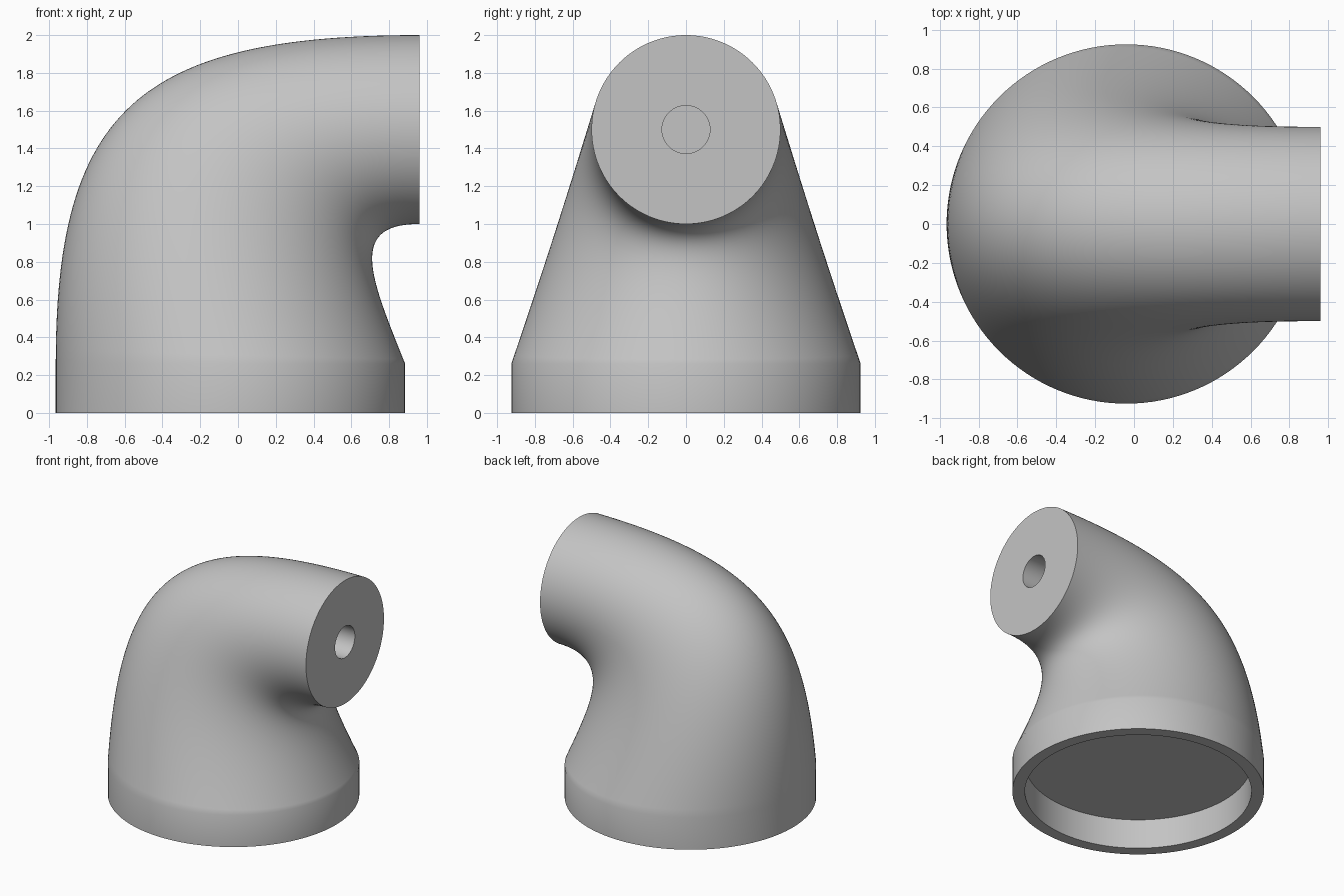
import bpy, bmesh, math
from mathutils import Vector

cube = bpy.data.objects.get("Cube")
if cube:
    bpy.data.objects.remove(cube, do_unlink=True)

SIDES, STEPS = 128, 56
BASE_X, BASE_R, COLLAR_Z = -0.04, 0.925, 0.26
RECESS_R, RECESS_Z = 0.833, 0.24
END_X, END_Z, END_R = 0.96, 1.5, 0.5
BORE_R, BORE_DEPTH = 0.127, 0.5


def bezier(points, t):
    pts = [Vector((x, 0, z)) for x, z in points]
    while len(pts) > 1:
        pts = [a.lerp(b, t) for a, b in zip(pts, pts[1:])]
    return pts[0]


def flat_ring(z, r):
    return Vector((BASE_X - r, 0, z)), Vector((BASE_X + r, 0, z)), r


def end_ring(x, r):
    return Vector((x, 0, END_Z + r)), Vector((x, 0, END_Z - r)), r


# Each section is (outer point, inner point, half width)
sections = [flat_ring(RECESS_Z, RECESS_R), flat_ring(0, RECESS_R),
            flat_ring(0, BASE_R)]

# Elbow: outer and inner bend curves, tapering sideways with height
outer_bend = [(BASE_X - BASE_R, COLLAR_Z), (-0.965, 1.6), (-0.527, 2.0), (END_X, 2.0)]
inner_bend = [(BASE_X + BASE_R, COLLAR_Z), (0.70, 0.72), (0.58, 1.0), (END_X, 1.0)]
for i in range(STEPS + 1):
    o, n = bezier(outer_bend, i / STEPS), bezier(inner_bend, i / STEPS)
    rise = ((o.z + n.z) / 2 - COLLAR_Z) / (END_Z - COLLAR_Z)
    sections.append((o, n, BASE_R + (END_R - BASE_R) * rise))

# Flat neck face and blind bore
sections += [end_ring(END_X, BORE_R), end_ring(END_X - BORE_DEPTH, BORE_R)]

# Skin all sections into one closed body
bm = bmesh.new()
rings = []
for o, n, width in sections:
    mid, half = (o + n) / 2, (o - n) / 2
    angles = [math.tau * k / SIDES for k in range(SIDES)]
    rings.append([bm.verts.new(mid + half * math.cos(a)
                               + Vector((0, width * math.sin(a), 0))) for a in angles])
for low, high in zip(rings, rings[1:]):
    for k in range(SIDES):
        j = (k + 1) % SIDES
        bm.faces.new((low[k], low[j], high[j], high[k]))
bm.faces.new(rings[0])
bm.faces.new(rings[-1])
bmesh.ops.recalc_face_normals(bm, faces=bm.faces[:])

mesh = bpy.data.meshes.new("elbow_adapter")
bm.to_mesh(mesh)
bm.free()
elbow = bpy.data.objects.new("elbow_adapter", mesh)
bpy.context.collection.objects.link(elbow)

# Plain grey material
grey = bpy.data.materials.new("light_grey")
grey.use_nodes = True
colour = (0.55, 0.55, 0.55, 1)
grey.diffuse_color = colour
grey.node_tree.nodes["Principled BSDF"].inputs["Base Color"].default_value = colour
mesh.materials.append(grey)

bpy.ops.object.select_all(action='DESELECT')
elbow.select_set(True)
bpy.context.view_layer.objects.active = elbow
bpy.ops.object.shade_smooth_by_angle(angle=math.radians(35))
